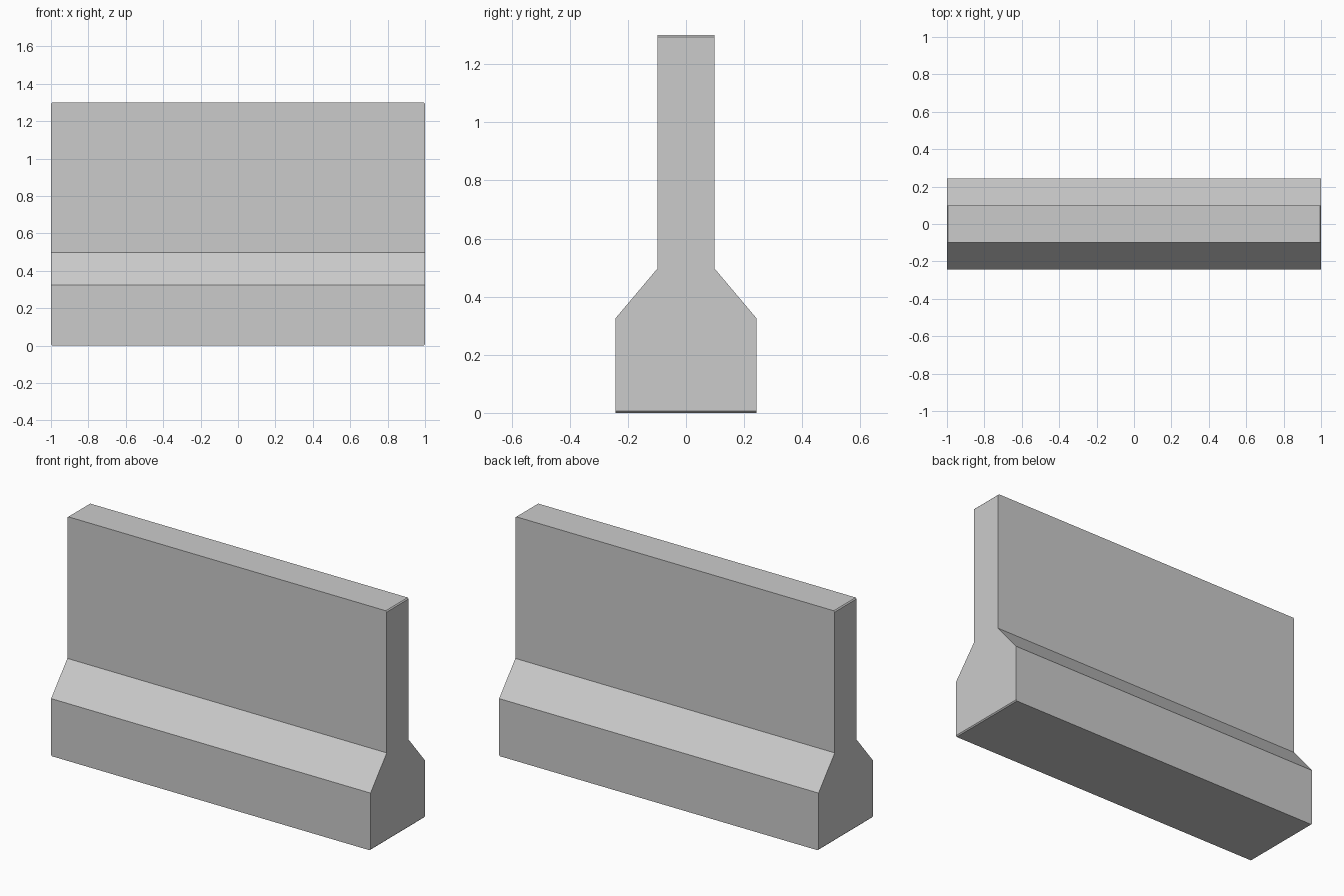
import bpy, bmesh

if "Cube" in bpy.data.objects:
    bpy.data.objects.remove(bpy.data.objects["Cube"])

# Half of the barrier cross-section (y, z), mirrored to a full outline
half = [(0.243, 0.0), (0.243, 0.325), (0.098, 0.497), (0.098, 1.3)]
outline = half + [(-y, z) for y, z in reversed(half)]

# Concrete barrier: the cross-section extruded along x
bm = bmesh.new()
face = bm.faces.new([bm.verts.new((-1.0, y, z)) for y, z in outline])
ext = bmesh.ops.extrude_face_region(bm, geom=[face])
verts = [g for g in ext["geom"] if isinstance(g, bmesh.types.BMVert)]
bmesh.ops.translate(bm, verts=verts, vec=(2.0, 0, 0))
bmesh.ops.recalc_face_normals(bm, faces=bm.faces)

# Tiny chamfer on the top and bottom edges of both ends
edges = [e for e in bm.edges
         if abs(e.verts[0].co.x - e.verts[1].co.x) < 1e-5
         and abs(e.verts[0].co.z - e.verts[1].co.z) < 1e-5]
bmesh.ops.bevel(bm, geom=edges, offset=0.006, segments=1, affect='EDGES')

mesh = bpy.data.meshes.new("concrete_barrier")
bm.to_mesh(mesh)
bm.free()
barrier = bpy.data.objects.new("concrete_barrier", mesh)
bpy.context.collection.objects.link(barrier)
